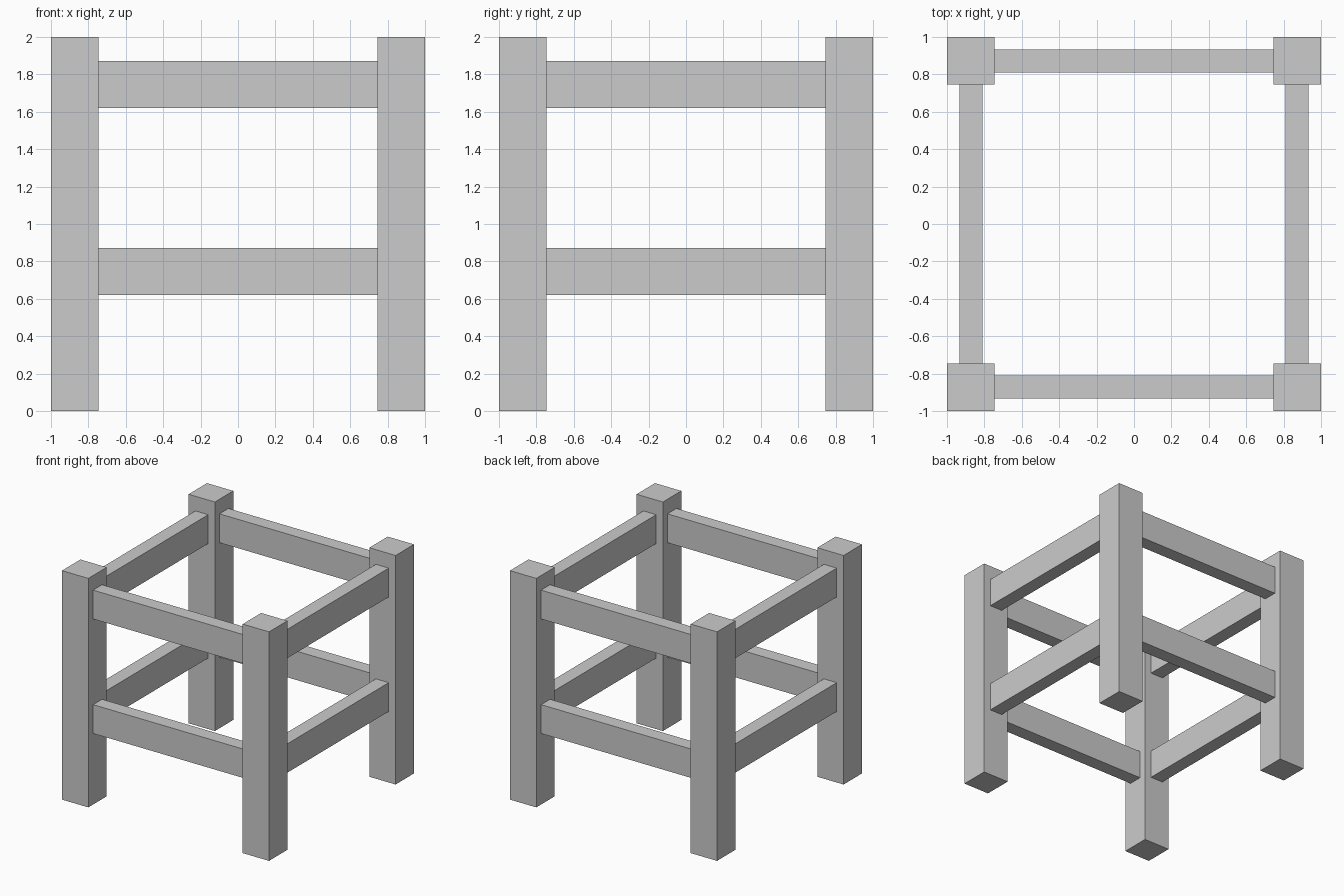
import bpy
from math import pi
from mathutils import Matrix

if "Cube" in bpy.data.objects:
    bpy.data.objects.remove(bpy.data.objects["Cube"])


def box(name, lo, hi, turn=0.0):
    """Axis-aligned box from two corners, turned about the world z axis."""
    bpy.ops.mesh.primitive_cube_add(size=1)
    ob = bpy.context.object
    ob.name = ob.data.name = name
    size = [b - a for a, b in zip(lo, hi)]
    mid = [(a + b) / 2 for a, b in zip(lo, hi)]
    ob.data.transform(Matrix.Rotation(turn, 4, 'Z') @ Matrix.Translation(mid)
                      @ Matrix.Diagonal((*size, 1)))
    return ob


INNER = 0.746                # inner face of the posts
RAIL_IN, RAIL_OUT = 0.81, 0.934
RAIL_HEIGHTS = {"lower": (0.62, 0.872), "upper": (1.62, 1.872)}

sides = ["front", "right", "back", "left"]
corners = ["front_left", "front_right", "back_right", "back_left"]

for i in range(4):
    turn = i * pi / 2
    # Corner post
    box(corners[i] + "_post", (-1, -1, 0), (-INNER, -INNER, 2), turn)
    # Two rails between neighbouring posts
    for level, (z0, z1) in RAIL_HEIGHTS.items():
        box(f"{sides[i]}_{level}_rail",
            (-INNER, -RAIL_OUT, z0), (INNER, -RAIL_IN, z1), turn)
